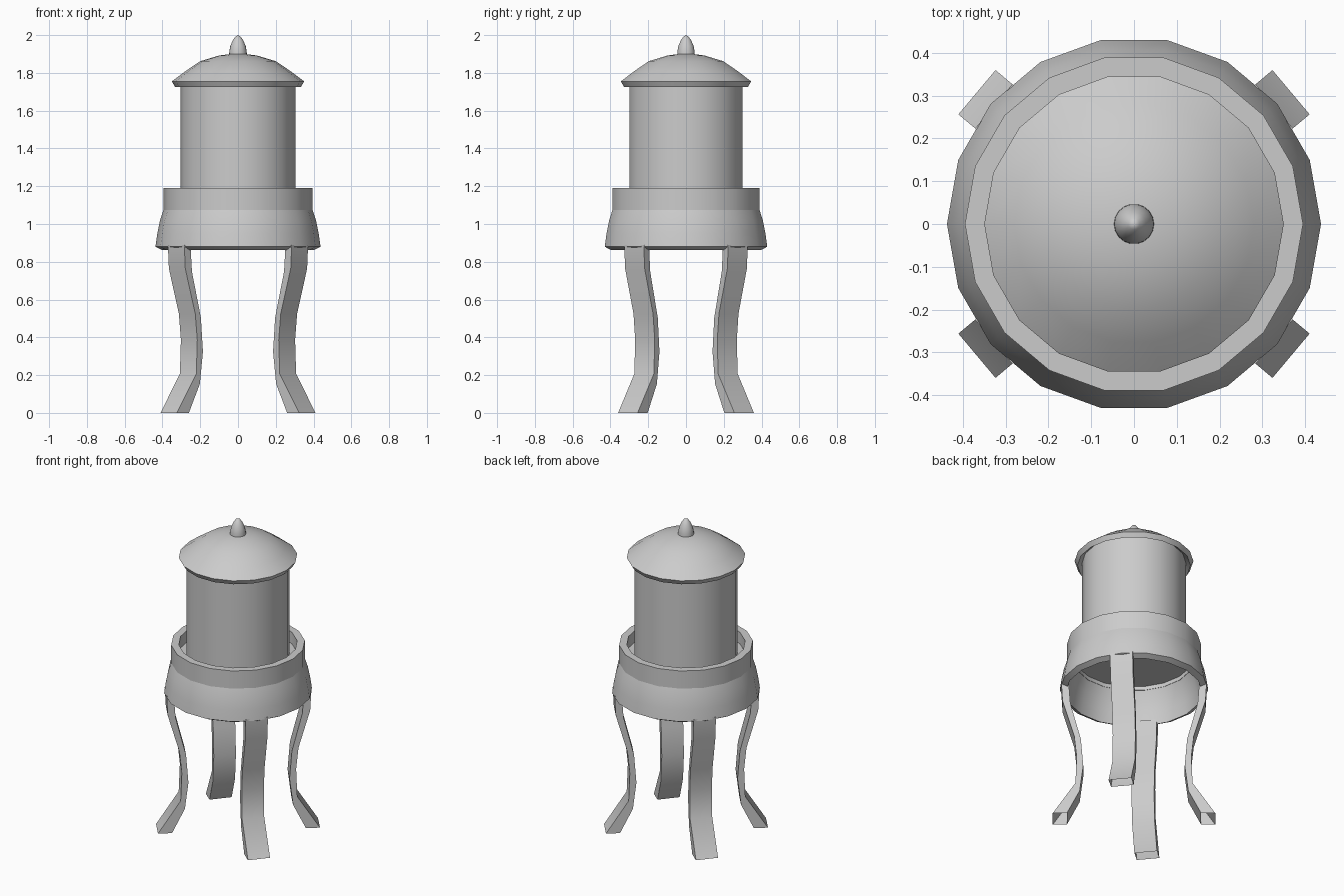
import bpy, bmesh, math
from mathutils import Matrix, Vector

SIDES = 18

if "Cube" in bpy.data.objects:
    bpy.data.objects.remove(bpy.data.objects["Cube"], do_unlink=True)

grey = bpy.data.materials.new("light_grey")
grey.use_nodes = True
colour = (0.6, 0.6, 0.6, 1)
grey.diffuse_color = colour
grey.node_tree.nodes["Principled BSDF"].inputs["Base Color"].default_value = colour


def finish(name, bm, angle=35):
    """Turn a bmesh into a named, shaded object."""
    bmesh.ops.recalc_face_normals(bm, faces=bm.faces)
    mesh = bpy.data.meshes.new(name)
    bm.to_mesh(mesh)
    bm.free()
    mesh.materials.append(grey)
    ob = bpy.data.objects.new(name, mesh)
    bpy.context.collection.objects.link(ob)
    bpy.ops.object.select_all(action='DESELECT')
    ob.select_set(True)
    bpy.context.view_layer.objects.active = ob
    bpy.ops.object.shade_smooth_by_angle(angle=math.radians(angle))
    return ob


def lathe(name, profile, closed=False):
    """Spin a (radius, height) profile around the z axis."""
    bm = bmesh.new()
    verts = [bm.verts.new((r, 0, z)) for r, z in profile]
    edges = [bm.edges.new(pair) for pair in zip(verts, verts[1:])]
    if closed:
        edges.append(bm.edges.new((verts[-1], verts[0])))
    bmesh.ops.spin(bm, geom=verts + edges, axis=(0, 0, 1), cent=(0, 0, 0),
                   angle=math.tau, steps=SIDES, use_merge=False)
    bmesh.ops.remove_doubles(bm, verts=bm.verts, dist=0.0005)
    return finish(name, bm)


def leg(name, angle):
    """Curved strut of rectangular section, open at the foot."""
    outer = [(0.479, 0), (0.345, 0.207), (0.338, 0.387),
             (0.352, 0.525), (0.421, 0.764), (0.428, 0.89)]
    inner = [(0.396, 0), (0.320, 0.154), (0.299, 0.324),
             (0.313, 0.504), (0.375, 0.748), (0.385, 0.89)]
    half = 0.0675
    turn = Matrix.Rotation(math.radians(angle), 3, 'Z')
    bm = bmesh.new()
    rings = []
    for (ro, zo), (ri, zi) in zip(outer, inner):
        corners = [(ro, -half, zo), (ro, half, zo), (ri, half, zi), (ri, -half, zi)]
        rings.append([bm.verts.new(turn @ Vector(c)) for c in corners])
    for low, high in zip(rings, rings[1:]):
        for i in range(4):
            j = (i + 1) % 4
            bm.faces.new((low[i], low[j], high[j], high[i]))
    bm.faces.new(rings[-1])
    return finish(name, bm)


# Tank and its support floor
lathe("tank", [(0, 1.11), (0.305, 1.11), (0.305, 1.76)])
lathe("trough_floor", [(0, 1.10), (0.355, 1.10), (0.355, 1.115), (0, 1.115)])

# Roof shell with a bevelled rim, and the finial
lathe("roof", [(0, 1.905), (0.1, 1.892), (0.2, 1.862), (0.28, 1.808), (0.35, 1.755),
               (0.333, 1.725), (0.265, 1.777), (0.185, 1.83), (0, 1.87)])
lathe("finial", [(0.047, 1.895), (0.046, 1.915), (0.041, 1.942),
                 (0.028, 1.972), (0.013, 1.993), (0, 2.0)])

# Parapet ring and flared skirt below it
lathe("parapet_ring", [(0.395, 1.075), (0.395, 1.19), (0.35, 1.19), (0.35, 1.075)], closed=True)
lathe("skirt", [(0.395, 1.075), (0.413, 1.02), (0.427, 0.95), (0.437, 0.88),
                (0.403, 0.862), (0.392, 0.94), (0.378, 1.01), (0.352, 1.075)], closed=True)

# Four splayed legs
for side, angle in (("back_left", 40), ("back_right", 140),
                    ("front_right", 220), ("front_left", 320)):
    leg(side + "_leg", angle)
